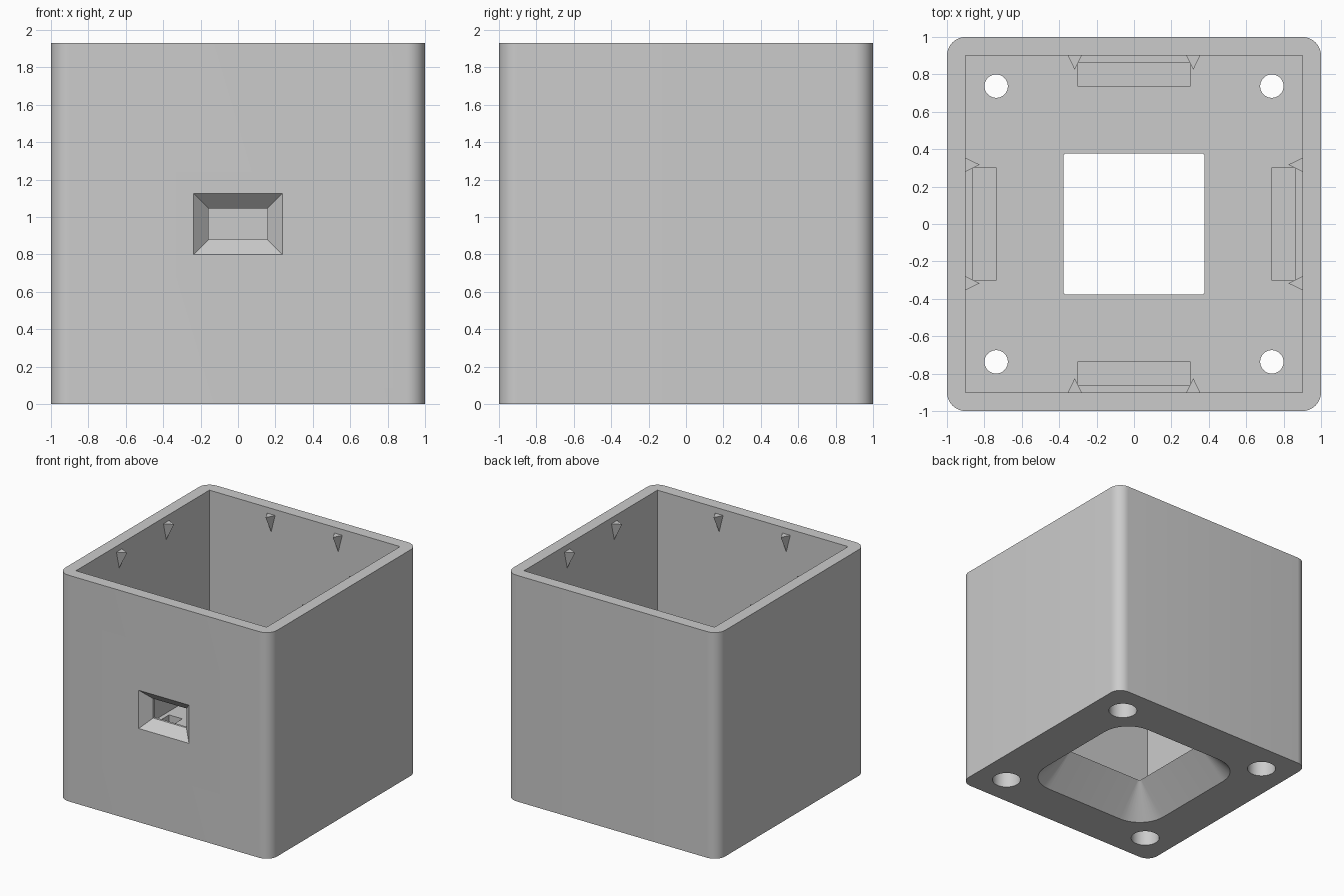
import bpy, bmesh, math
from mathutils import Vector, Matrix

cube = bpy.data.objects.get("Cube")
if cube:
    bpy.data.objects.remove(cube, do_unlink=True)

HEIGHT = 1.93
FLOOR = 0.25
INNER = 0.9          # half width of the cavity
HOLE = 0.378         # half width of the central opening

grey = bpy.data.materials.new("light_grey")
grey.use_nodes = True
colour = (0.6, 0.6, 0.6, 1)
grey.diffuse_color = colour
grey.node_tree.nodes["Principled BSDF"].inputs["Base Color"].default_value = colour


def ring(hx, hy, z, r=0.0, cx=0.0, cy=0.0, steps=10):
    """Rectangle outline with corners rounded outward by r; a circle if hx = hy = 0."""
    points = []
    for i, (sx, sy) in enumerate([(1, 1), (-1, 1), (-1, -1), (1, -1)]):
        for k in range(steps + 1 if r else 1):
            a = (i + k / steps) * math.pi / 2
            points.append(Vector((cx + sx * hx + r * math.cos(a),
                                  cy + sy * hy + r * math.sin(a), z)))
    return points


def solid(name, *groups, matrix=Matrix()):
    """Convex solid around groups of points."""
    bm = bmesh.new()
    for p in sum(groups, []):
        bm.verts.new(matrix @ p)
    bmesh.ops.remove_doubles(bm, verts=bm.verts, dist=1e-5)
    bmesh.ops.convex_hull(bm, input=bm.verts)
    bmesh.ops.dissolve_limit(bm, angle_limit=0.002, verts=bm.verts, edges=bm.edges)
    bmesh.ops.recalc_face_normals(bm, faces=bm.faces)
    mesh = bpy.data.meshes.new(name)
    bm.to_mesh(mesh)
    bm.free()
    mesh.materials.append(grey)
    obj = bpy.data.objects.new(name, mesh)
    bpy.context.collection.objects.link(obj)
    return obj


def prism(name, hx, hy, z0, z1, **kw):
    return solid(name, ring(hx, hy, z0, **kw), ring(hx, hy, z1, **kw))


# Outer shell with rounded upright corners
box = prism("box_shell", INNER, INNER, 0, HEIGHT, r=0.1)

# Cavity and the central opening, flared outward below
cutters = [prism("cavity_cutter", INNER, INNER, FLOOR, HEIGHT + 0.1)]
e = 0.02
cutters.append(solid("flare_cutter", ring(HOLE, HOLE, -e, r=FLOOR + e),
                     ring(HOLE - e, HOLE - e, FLOOR + e)))

# Counterbored screw holes
for sx in (-1, 1):
    for sy in (-1, 1):
        at = dict(cx=sx * 0.737, cy=sy * 0.737)
        cutters.append(prism("screw_cutter", 0, 0, -0.1, FLOOR + 0.1, r=0.0625, **at))
        cutters.append(prism("bore_cutter", 0, 0, -0.1, 0.15, r=0.114, **at))

# Front window, bevelled on the outside (drawn flat, then stood upright)
upright = Matrix.Translation((0, 0, 0.962)) @ Matrix.Rotation(math.pi / 2, 4, "X")
cutters.append(solid("window_cutter", ring(0.157, 0.083, 0.8),
                     ring(0.157, 0.083, 0.95), matrix=upright))
cutters.append(solid("window_bevel_cutter", ring(0.157, 0.083, 0.92),
                     ring(0.257, 0.183, 1.02), matrix=upright))

# Four slots in the floor and a pair of snap teeth above each
for i in range(4):
    turn = Matrix.Rotation(i * math.pi / 2, 4, "Z")
    cutters.append(solid("slot_cutter", ring(0.303, 0.063, 0.07, cy=0.8),
                         ring(0.303, 0.063, FLOOR + 0.05, cy=0.8), matrix=turn))
    for side in (-1, 1):
        x, top, low = side * 0.317, 1.88, 1.73
        root = [Vector((x + dx, y, top)) for dx in (-0.037, 0.037)
                for y in (INNER, INNER + 0.01)]
        tip = [Vector((x, INNER - 0.075, top)), Vector((x, INNER, low)),
               Vector((x, INNER + 0.01, low))]
        solid("snap_tooth", root, tip, matrix=turn)

# Cut everything out of the shell
for cutter in cutters:
    cutter.hide_render = True
    mod = box.modifiers.new(cutter.name, "BOOLEAN")
    mod.operation = "DIFFERENCE"
    mod.solver = "EXACT"
    mod.object = cutter
bpy.context.view_layer.update()
cut = bpy.data.meshes.new_from_object(
    box.evaluated_get(bpy.context.evaluated_depsgraph_get()))
box.modifiers.clear()
box.data = cut
for cutter in cutters:
    bpy.data.objects.remove(cutter, do_unlink=True)

# Smooth the rounded corners and bores, keep edges sharp
bpy.ops.object.select_all(action="DESELECT")
box.select_set(True)
bpy.context.view_layer.objects.active = box
bpy.ops.object.shade_smooth_by_angle(angle=math.radians(25))
